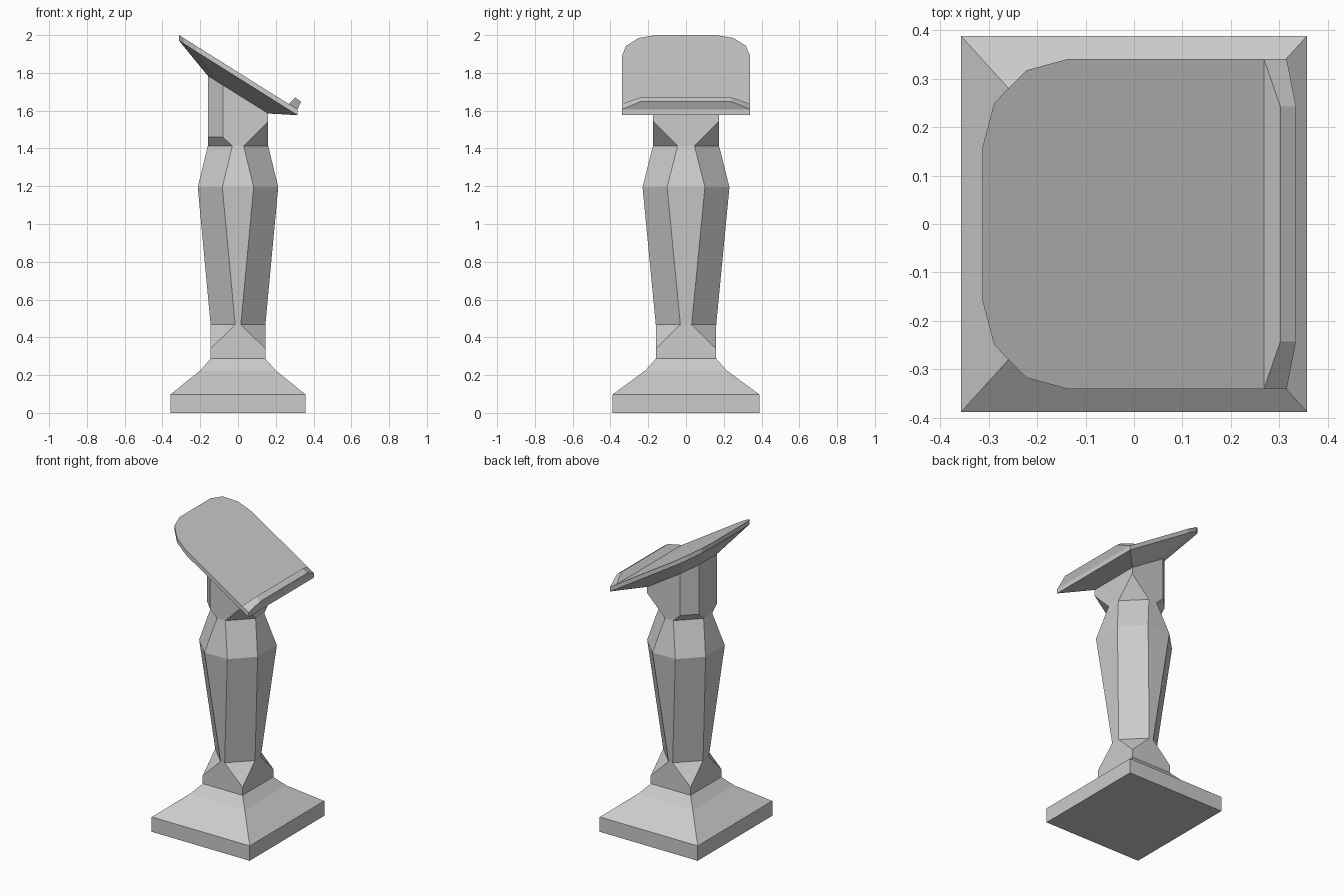
import bpy, bmesh

if "Cube" in bpy.data.objects:
    bpy.data.objects.remove(bpy.data.objects["Cube"])


def finish(name, bm):
    bmesh.ops.remove_doubles(bm, verts=bm.verts, dist=1e-4)
    bmesh.ops.recalc_face_normals(bm, faces=bm.faces)
    mesh = bpy.data.meshes.new(name)
    bm.to_mesh(mesh)
    bm.free()
    obj = bpy.data.objects.new(name, mesh)
    bpy.context.collection.objects.link(obj)
    return obj


def loft(name, rings, cap_bottom=True, cap_top=True):
    bm = bmesh.new()
    loops = [[bm.verts.new(p) for p in ring] for ring in rings]
    for a, b in zip(loops, loops[1:]):
        n = len(a)
        for i in range(n):
            j = (i + 1) % n
            # collapsed corners give triangles, or nothing at all
            quad = []
            for v in (a[i], a[j], b[j], b[i]):
                if all((v.co - q.co).length > 1e-4 for q in quad):
                    quad.append(v)
            if len(quad) > 2:
                bm.faces.new(quad)
    for want, loop in ((cap_bottom, loops[0]), (cap_top, loops[-1])):
        if want:
            bm.faces.new(loop)
    return finish(name, bm)


def rect(hx, hy, z):
    return [(-hx, -hy, z), (hx, -hy, z), (hx, hy, z), (-hx, hy, z)]


def section(hx, hy, cut_back, cut_front, height):
    """Chamfered rectangle; height(x, is_front) gives z."""
    b, f = cut_back, cut_front
    half = [(-hx, -hy + b, 0), (-hx + b, -hy, 0), (hx - f, -hy, 1), (hx, -hy + f, 1)]
    ring = half + [(x, -y, s) for x, y, s in reversed(half)]
    return [(x, y, height(x, s)) for x, y, s in ring]


def level(z_back, z_front=None):
    return lambda x, s: z_front if s and z_front is not None else z_back


# Stepped square foot
loft("foot", [rect(.357, .388, 0), rect(.357, .388, .098),
              rect(.20, .215, .225), rect(.145, .16, .287)])

# Post with stopped chamfers, cut at the top to follow the sloping desk
under = lambda x, s=0: 1.685 - .625 * x
loft("post", [
    section(.145, .16, 0, 0, level(.287)),
    section(.145, .16, 0, 0, level(.34)),
    section(.145, .16, .13, .13, level(.467)),
    section(.213, .23, .13, .13, level(1.195)),
    section(.16, .175, .13, .13, level(1.413)),
    section(.16, .175, .08, 0, level(1.46, 1.543)),
    section(.16, .175, .08, 0, under),
], cap_bottom=False, cap_top=False)

# Sloping desk top: rounded back corners, underside tapering to the post
top = lambda x: 1.804 - .628 * x
side = [(-.312, .16), (-.288, .25), (-.222, .317), (-.137, .34), (.315, .34)]
bm = bmesh.new()
for x, y in side:
    for s in (-1, 1):
        bm.verts.new((x, y * s, top(x)))
        bm.verts.new((x, y * s, top(x) - .03))
for p in section(.16, .175, .08, 0, under):
    bm.verts.new(p)
bmesh.ops.remove_doubles(bm, verts=bm.verts, dist=1e-4)
bmesh.ops.convex_hull(bm, input=bm.verts)
bmesh.ops.dissolve_limit(bm, angle_limit=.02, verts=bm.verts, edges=bm.edges)
finish("desk_top", bm)

# Book ledge with tapered ends
loft("book_ledge", [
    [(.268, -.34, top(.268)), (.315, -.34, top(.315)),
     (.315, .34, top(.315)), (.268, .34, top(.268))],
    [(.302, -.242, 1.67), (.334, -.242, 1.648),
     (.334, .242, 1.648), (.302, .242, 1.67)],
])
